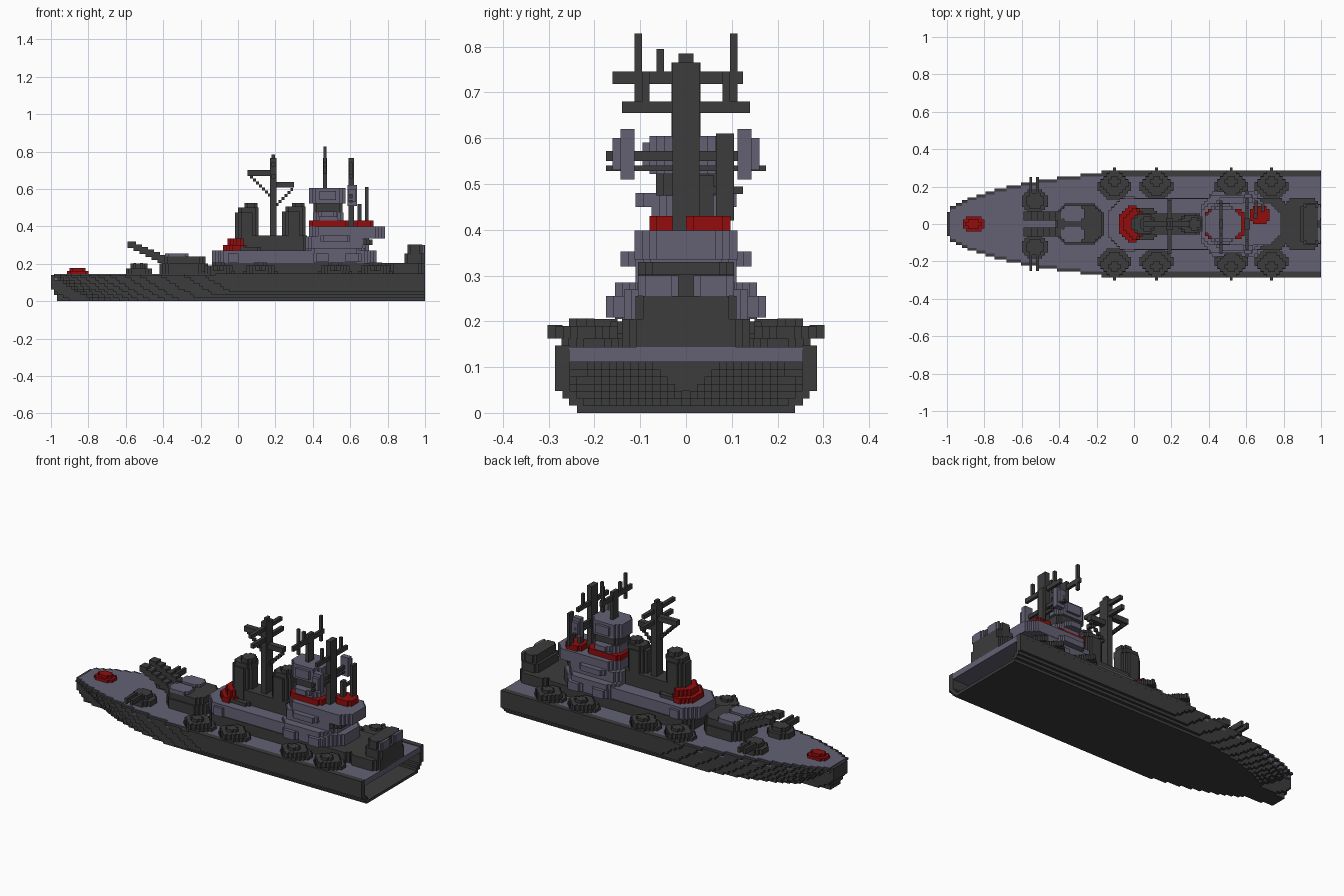
import bpy, bmesh, math

cube = bpy.data.objects.get("Cube")
if cube:
    bpy.data.objects.remove(cube, do_unlink=True)

V = 2 / 126  # size of one block


def material(name, rgb):
    m = bpy.data.materials.new(name)
    m.use_nodes = True
    m.diffuse_color = (*rgb, 1)
    m.node_tree.nodes["Principled BSDF"].inputs["Base Color"].default_value = (*rgb, 1)
    return m


DARK = material("dark grey", (0.045, 0.045, 0.045))
DECK = material("violet grey", (0.125, 0.12, 0.175))
RED = material("red", (0.29, 0.004, 0.004))


def finish(name, bm, mat):
    bmesh.ops.recalc_face_normals(bm, faces=bm.faces)
    me = bpy.data.meshes.new(name)
    bm.to_mesh(me)
    bm.free()
    me.materials.append(mat)
    bpy.context.collection.objects.link(bpy.data.objects.new(name, me))


def add_prism(bm, outline, z0, z1):
    low = [bm.verts.new((x, y, z0)) for x, y in outline]
    top = [bm.verts.new((x, y, z1)) for x, y in outline]
    n = len(outline)
    bm.faces.new(low[::-1])
    bm.faces.new(top)
    for i in range(n):
        j = (i + 1) % n
        bm.faces.new((low[i], low[j], top[j], top[i]))


def add_block(bm, x0, x1, y0, y1, z0, z1, steps=0):
    """Block whose four upright corners are cut back in small stairs."""
    cx, cy, hx, hy = (x0 + x1) / 2, (y0 + y1) / 2, (x1 - x0) / 2, (y1 - y0) / 2
    quarter = [(hx, hy - steps * V)]
    for i in range(1, steps + 1):
        y = hy - (steps - i) * V
        quarter += [(hx - i * V, quarter[-1][1]), (hx - i * V, y)]
    pts = []
    for sx, sy, rev in ((1, 1, 0), (-1, 1, 1), (-1, -1, 0), (1, -1, 1)):
        q = quarter[::-1] if rev else quarter
        pts += [(cx + sx * x, cy + sy * y) for x, y in q]
    add_prism(bm, pts, z0, z1)


def part(name, mat, *blocks, mirror=False):
    """One object from blocks (x0, x1, y0, y1, z0, z1, corner steps)."""
    bm = bmesh.new()
    for b in blocks:
        add_block(bm, *b)
        if mirror:
            add_block(bm, b[0], b[1], -b[3], -b[2], *b[4:])
    finish(name, bm, mat)


# Hull plan: half width along the length
PLAN = [(-1.25, .05), (-1.0, .06), (-.97, .095), (-.9, .13), (-.8, .165), (-.7, .195),
        (-.6, .215), (-.5, .235), (-.3, .26), (-.12, .286), (1.1, .286)]


def half_width(x):
    for (xa, wa), (xb, wb) in zip(PLAN, PLAN[1:]):
        if x <= xb:
            return round((wa + (wb - wa) * (x - xa) / (xb - xa)) / V) * V
    return PLAN[-1][1]


def runs(start, shift, cap):
    """Stretches of constant width (x0, x1, w), snapped to the block grid."""
    out = []
    for i in range(start, 126):
        x = -1 + i * V
        w = min(cap, half_width(x + V / 2 - shift))
        if out and abs(out[-1][2] - w) < 1e-5:
            out[-1][1] = x + V
        else:
            out.append([x, x + V, w])
    return out


# Hull shell: nine stepped layers, flared at the bow, open at the cut end
bm = bmesh.new()
for k in range(9):
    z0, z1 = k * V, (k + 1) * V
    cap = (.238, .256, .27)[k] if k < 3 else .286
    for x0, x1, w in runs(max(0, 2 - k // 2), .2 * (1 - k / 8), cap):
        if k == 0 or x1 < -.86:
            top = z1 if k < 8 else z1 - .004
            add_block(bm, x0, x1, -w, w, z0, top)
        else:
            t = .032 if x0 > -.2 else .055
            for s in (1, -1):
                ya, yb = sorted((s * w, s * (w - t)))
                add_block(bm, x0, x1, ya, yb, z0, z1 if k < 8 else z1 - .004)
finish("hull", bm, DARK)

# Deck set inside the hull rim
bm = bmesh.new()
for x0, x1, w in runs(1, 0, .286):
    inset = .03 if x0 > -.2 else V
    add_block(bm, x0, x1, -w + inset, w - inset, .111, 9 * V + .001)
finish("deck", bm, DECK)
part("deck_edge", DARK, (-.12, 1, .254, .286, .13, .147), mirror=True)

# Bow fitting
part("bow_fitting", RED, (-.915, -.8, -.04, .04, .14, .16, 1), (-.9, -.815, -.027, .027, .16, .176, 1))

# Small forward turrets with paired guns
part("forward_side_turrets", DARK, (-.6, -.46, .06, .185, .14, .175, 2),
     (-.575, -.485, .08, .165, .175, .2, 1), mirror=True)
part("forward_side_guns", DARK, *[(x, x + V, .15, .25, .175, .205) for x in (-.56, -.525)], mirror=True)

# Main turret, roof panels and raised barrels
part("main_turret", DARK, (-.42, -.16, -.11, .11, .14, .2, 3), (-.41, -.175, -.1, .1, .2, .24, 2))
part("main_turret_roof", DECK, (-.39, -.265, .01, .1, .235, .256, 1), mirror=True)
part("main_barrels", DARK, *[(-.59 + .032 * i, -.545 + .032 * i, .02, .066, .283 - .016 * i, .318 - .014 * i)
                             for i in range(6)], mirror=True)

# Side turrets amidships with outboard guns
for i, x in enumerate((-.105, .12, .52, .735)):
    part(f"side_turret_pair_{i + 1}", DARK, (x - .09, x + .09, .13, .272, .14, .162, 3),
         (x - .075, x + .075, .15, .285, .162, .19, 3), (x - .035, x + .035, .2, .255, .19, .206, 1), mirror=True)
    part(f"side_gun_pair_{i + 1}", DARK, (x - V / 2, x + V / 2, .27, .302, .162, .192), mirror=True)

# Superstructure levels
part("lower_house", DARK, (-.12, .84, -.14, .14, .14, .205, 3))
part("middle_house", DECK, (-.14, .74, -.135, .135, .2, .27, 4), (-.1, .05, -.15, .15, .205, .255, 3),
     (.36, .68, -.155, .155, .205, .285, 3))
part("house_sponsons", DECK, (.4, .5, .1, .175, .208, .255, 1), (.56, .66, .1, .175, .208, .255, 1), mirror=True)
part("upper_house", DECK, (.36, .7, -.11, .11, .27, .345, 2))
part("house_band", DARK, (.5, .72, -.105, .105, .3, .33, 2))
part("bridge_deck", DECK, (.38, .785, -.112, .112, .335, .398, 3), (.44, .6, -.143, .143, .32, .352, 1))

# Funnels with a shared casing and red collar
part("funnel_casing", DARK, (.05, .37, -.055, .055, .26, .35, 1), (-.02, .14, -.085, .085, .26, .29, 2))
part("red_collar", RED, (-.08, .06, -.1, .1, .265, .3, 3), (-.055, .06, -.085, .085, .3, .336, 3))
part("front_funnel", DARK, (-.015, .11, -.06, .06, .28, .475, 2), (0, .11, -.05, .05, .475, .5, 1),
     (.035, .105, -.04, .04, .5, .524, 1))
part("rear_funnel", DARK, (.235, .36, -.055, .055, .28, .48, 2), (.255, .36, -.045, .045, .48, .505, 1),
     (.29, .355, -.035, .035, .505, .526, 1))

# Central mast with stepped braces
part("central_mast", DARK, (.17, .205, -.032, .032, .3, .765), (.18, .197, -.016, .016, .765, .785))
part("mast_arms", DARK, (.05, .18, -.016, .016, .67, .7), (.2, .3, -.016, .016, .607, .637),
     (.18, .2, -.14, .14, .655, .68), (.18, .2, -.16, .125, .72, .742))
part("mast_braces", DARK, *[(.065 + i * V, .081 + i * V, -V / 2, V / 2, .655 - i * V, .671 - i * V) for i in range(7)],
     *[(.2 + i * V, .216 + i * V, -V / 2, V / 2, .51 + i * V, .526 + i * V) for i in range(6)])

# Command tower
part("tower_red_base", RED, (.38, .59, -.08, .08, .396, .43, 1), (.62, .725, 0, .097, .396, .43, 1))
part("tower_lower", DECK, (.4, .565, -.075, .075, .43, .475, 2), (.43, .53, -.11, .11, .45, .48, 1))
part("tower_middle", DARK, (.405, .56, -.065, .065, .475, .525, 1))
part("tower_top", DECK, (.38, .575, -.08, .08, .522, .605, 2), (.42, .54, -.095, .095, .54, .59, 1))

# Tower masts, yards and poles
part("tower_mast", DARK, (.455, .475, -.025, .025, .6, .765))
part("tower_yard", DARK, (.457, .473, -.16, .125, .718, .745))
part("tower_poles", DARK, (.457, .473, .096, .112, .68, .828), mirror=True)
part("tower_short_pole", DARK, (.457, .473, -.064, -.048, .74, .795))
part("rear_mast", DARK, (.59, .62, -.03, .03, .39, .765))
part("rear_yards", DARK, (.597, .613, -.14, .14, .655, .68), (.597, .613, -.175, .16, .55, .572),
     (.597, .613, -.175, .175, .528, .54))
part("rear_yard_poles", DARK, (.597, .613, .08, .096, .66, .745), mirror=True)
part("rear_lookouts", DECK, (.585, .635, .112, .143, .51, .62), (.59, .63, .143, .16, .53, .6), mirror=True)
part("rear_poles", DARK, (.68, .697, .065, .105, .42, .61), (.64, .66, .03, .06, .42, .52),
     (.645, .66, .05, .125, .478, .494))

# Aft turret at the cut end
part("aft_turret_base", DARK, (.8, 1, -.14, .14, .14, .205, 2))
part("aft_turret", DARK, (.89, 1, -.11, .11, .205, .255, 1), (.905, .985, -.105, .105, .255, .302, 1))
part("aft_turret_panels", DECK, (.98, 1, .016, .105, .255, .3, 1), mirror=True)
